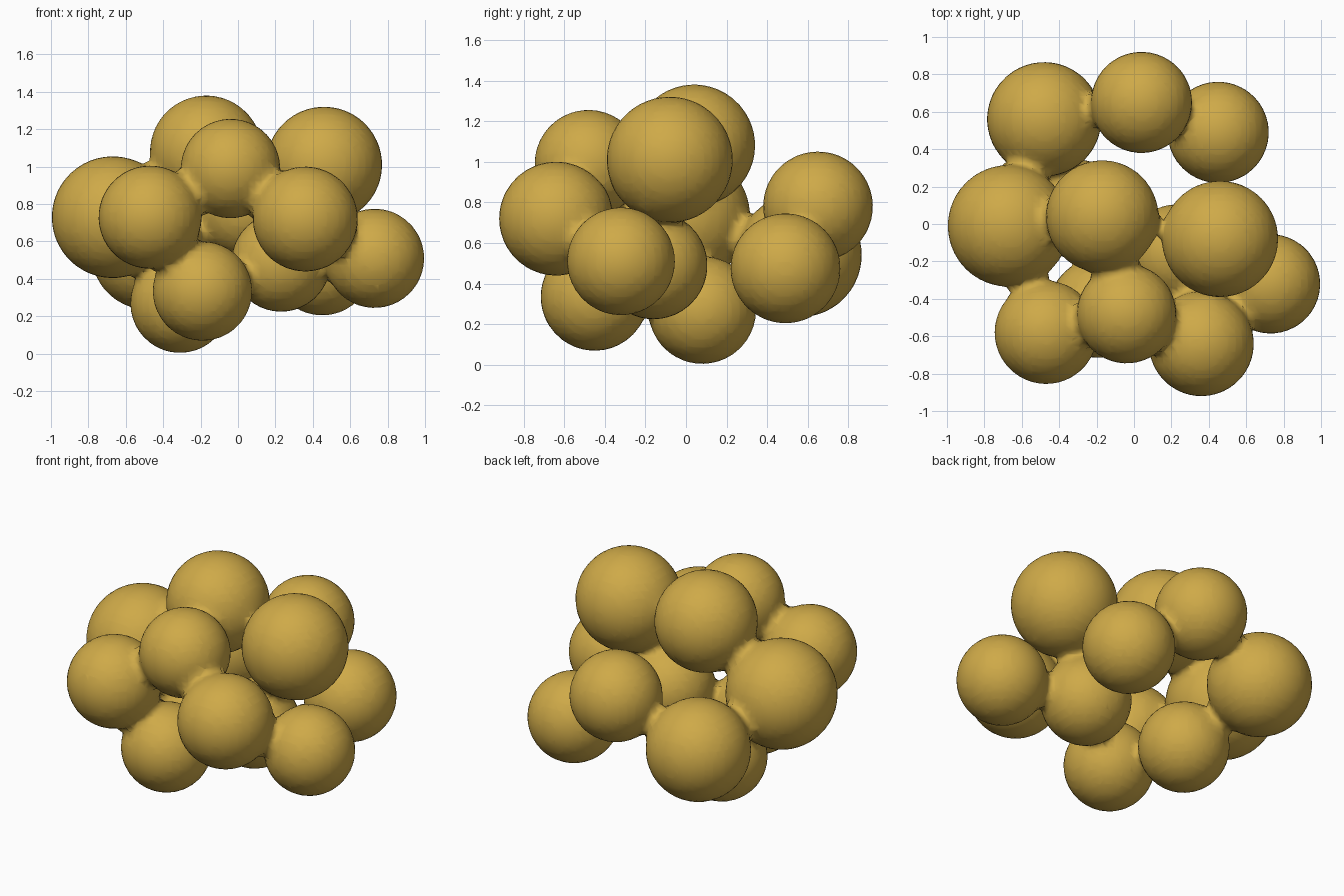
import bpy

# Remove the default cube
cube = bpy.data.objects.get("Cube")
if cube:
    bpy.data.objects.remove(cube, do_unlink=True)

# Golden material
gold = bpy.data.materials.new("gold")
gold.use_nodes = True
colour = (0.62, 0.40, 0.065, 1.0)
gold.diffuse_color = colour
gold.node_tree.nodes["Principled BSDF"].inputs["Base Color"].default_value = colour

# Balls: x, y, z, visible radius
balls = [
    # upper balls
    (-0.17, 0.04, 1.08, 0.30),
    (0.46, -0.08, 1.01, 0.31),
    (-0.04, -0.48, 0.99, 0.265),
    (0.04, 0.65, 0.78, 0.27),
    # middle ring
    (-0.67, -0.01, 0.73, 0.325),
    (-0.47, -0.58, 0.73, 0.275),
    (0.36, -0.64, 0.72, 0.28),
    (-0.48, 0.56, 0.54, 0.305),
    (0.73, -0.32, 0.51, 0.265),
    (0.45, 0.49, 0.475, 0.27),
    # lower balls
    (0.23, -0.16, 0.49, 0.265),
    (-0.19, -0.45, 0.335, 0.265),
    (-0.31, 0.08, 0.27, 0.265),
]

# Metaballs with a short reach, so that touching balls join in thin necks
meta = bpy.data.metaballs.new("ball_cluster")
meta.resolution = meta.render_resolution = 0.035
meta.threshold = 0.6
stiffness = 10.0
reach = (1 - (meta.threshold / stiffness) ** (1 / 3)) ** -0.5
for x, y, z, r in balls:
    element = meta.elements.new(type='BALL')
    element.co = (x, y, z)
    element.radius = r * reach
    element.stiffness = stiffness

source = bpy.data.objects.new("ball_cluster_source", meta)
bpy.context.collection.objects.link(source)
bpy.context.view_layer.update()

# Turn the blended surface into a smooth mesh
evaluated = source.evaluated_get(bpy.context.evaluated_depsgraph_get())
mesh = bpy.data.meshes.new_from_object(evaluated)
bpy.data.objects.remove(source, do_unlink=True)
mesh.name = "ball_cluster"
mesh.materials.clear()
mesh.materials.append(gold)
for face in mesh.polygons:
    face.use_smooth = True
    face.material_index = 0
cluster = bpy.data.objects.new("ball_cluster", mesh)
bpy.context.collection.objects.link(cluster)
